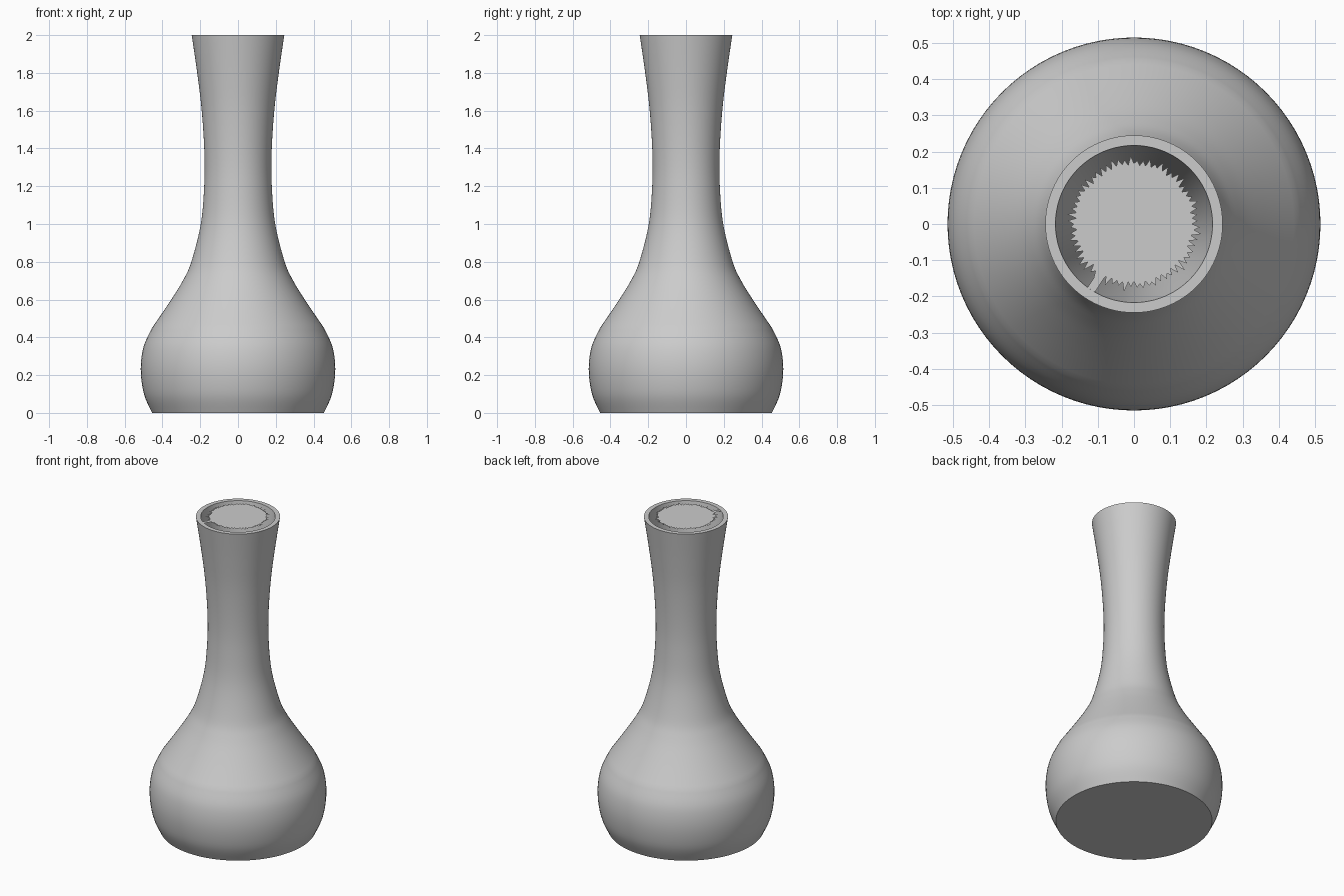
import bpy, bmesh, math, random

cube = bpy.data.objects.get("Cube")
if cube:
    bpy.data.objects.remove(cube)

SEG = 96
HEIGHT = 2.0
WALL = 0.028
random.seed(4)

clay = bpy.data.materials.new("grey clay")
clay.use_nodes = True
GREY = (0.6, 0.6, 0.6, 1)
clay.diffuse_color = GREY
clay.node_tree.nodes["Principled BSDF"].inputs["Base Color"].default_value = GREY


def smooth_path(pts, steps=5):
    """Catmull-Rom curve through (radius, height) points."""
    ext = [pts[0]] + pts + [pts[-1]]
    out = []
    for a, b, c, d in zip(ext, ext[1:], ext[2:], ext[3:]):
        for k in range(steps):
            t = k / steps
            out.append(tuple(
                0.5 * (2 * q + (r - p) * t + (2 * p - 5 * q + 4 * r - s) * t * t
                       + (3 * q - p - 3 * r + s) * t ** 3)
                for p, q, r, s in zip(a, b, c, d)))
    return out + [pts[-1]]


def finish(bm, name):
    mesh = bpy.data.meshes.new(name)
    bm.to_mesh(mesh)
    bm.free()
    mesh.materials.append(clay)
    obj = bpy.data.objects.new(name, mesh)
    bpy.context.collection.objects.link(obj)
    return obj


def lathe(name, profile):
    bm = bmesh.new()
    verts = [bm.verts.new((r, 0, z)) for r, z in profile]
    edges = [bm.edges.new(pair) for pair in zip(verts, verts[1:])]
    bmesh.ops.spin(bm, geom=verts + edges, cent=(0, 0, 0), axis=(0, 0, 1),
                   angle=math.tau, steps=SEG, use_duplicate=False)
    bmesh.ops.remove_doubles(bm, verts=bm.verts, dist=0.0001)
    bmesh.ops.recalc_face_normals(bm, faces=bm.faces)
    return finish(bm, name)


# Vase body: round bowl, flared neck, flat rim and hollow inside
bowl = smooth_path([(0.455, 0), (0.498, 0.1), (0.515, 0.23), (0.5, 0.35), (0.455, 0.45)])
neck = smooth_path([(0.455, 0.45), (0.36, 0.59), (0.292, 0.7), (0.247, 0.8), (0.197, 1.0),
                    (0.179, 1.2), (0.178, 1.38), (0.192, 1.6), (0.216, 1.8), (0.245, HEIGHT)])
outer = bowl + neck[1:]
inner = [(r - WALL, z) for r, z in reversed(outer) if z > 0.05]
floor = [(inner[-1][0], 0.04), (0, 0.04)]
vase = lathe("vase_body", [(0, 0)] + outer + inner + floor)

# Ragged lid lying level with the rim
bm = bmesh.new()
centre = bm.verts.new((0, 0, HEIGHT))
ring = []
for i in range(2 * 64):
    a = math.tau * i / 128
    r = random.uniform(0.174, 0.19) if i % 2 else random.uniform(0.158, 0.168)
    ring.append(bm.verts.new((r * math.cos(a), r * math.sin(a), HEIGHT)))
for a, b in zip(ring, ring[1:] + ring[:1]):
    bm.faces.new((centre, a, b))

# Narrow bridge joining the lid to the rim
angle = math.radians(237)
corners = [(0.15, -0.012), (0.218, -0.012), (0.218, 0.012), (0.15, 0.012)]
bm.faces.new([bm.verts.new((u * math.cos(angle) - v * math.sin(angle),
                            u * math.sin(angle) + v * math.cos(angle),
                            HEIGHT - 0.0005)) for u, v in corners])
finish(bm, "ragged_lid")

# Smooth sides with crisp base and rim
bpy.ops.object.select_all(action="DESELECT")
vase.select_set(True)
bpy.context.view_layer.objects.active = vase
bpy.ops.object.shade_smooth_by_angle(angle=math.radians(30))
